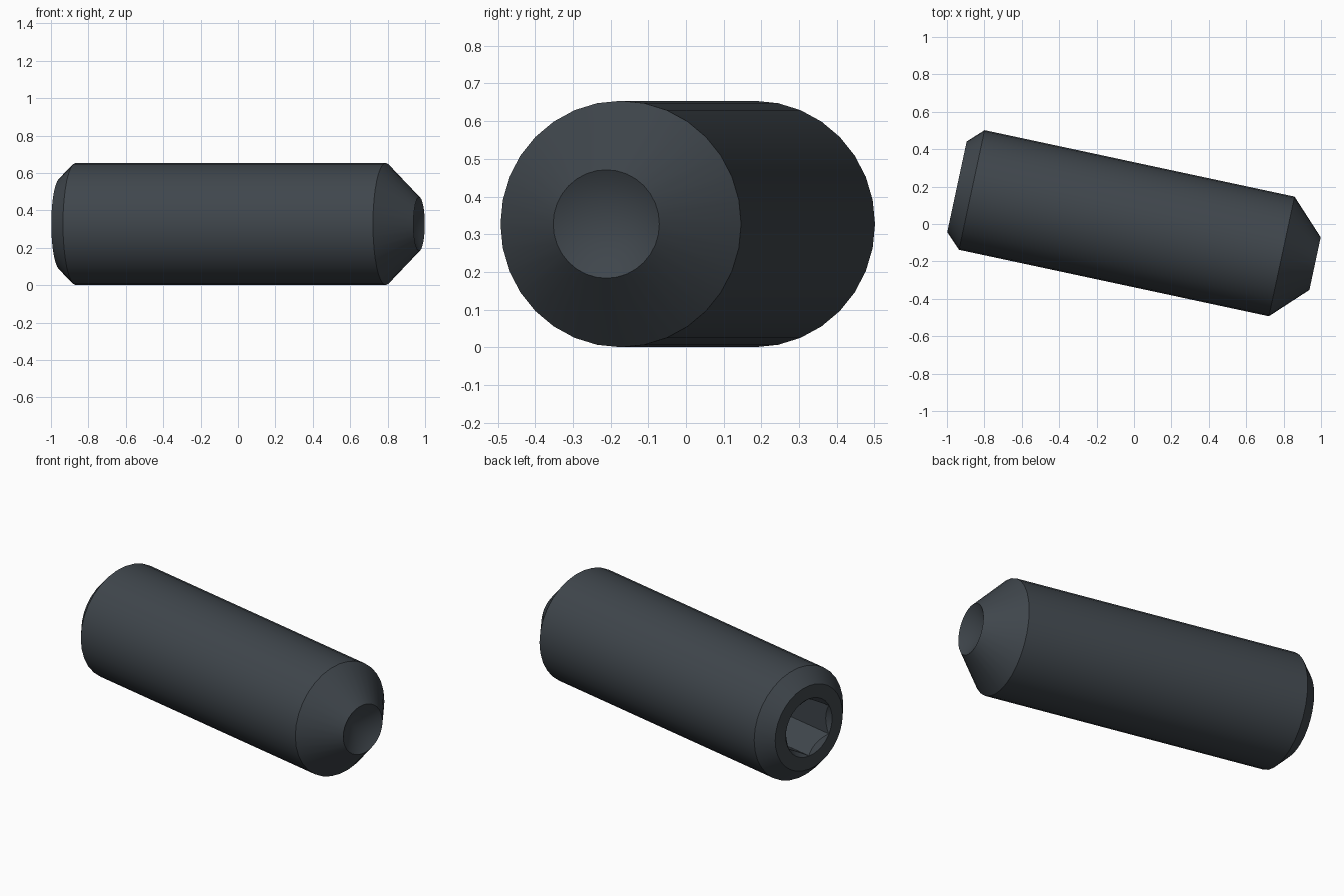
import bpy, bmesh
from math import sin, cos, pi, radians

cube = bpy.data.objects.get("Cube")
if cube:
    bpy.data.objects.remove(cube)

RADIUS = 0.327
FACE = -0.968          # socket end along the axis
SIDES = 32

steel = bpy.data.materials.new("dark_steel")
steel.use_nodes = True
colour = (0.050, 0.061, 0.072, 1)
steel.diffuse_color = colour
steel.node_tree.nodes["Principled BSDF"].inputs["Base Color"].default_value = colour


def lathe(name, profile, sides, turn=0.0):
    """Revolve (position, radius) pairs about the x axis; ends are closed."""
    bm = bmesh.new()
    rings = []
    for s, r in profile:
        if r == 0:
            rings.append([bm.verts.new((s, 0, 0))] * sides)
        else:
            angles = [turn + 2 * pi * i / sides for i in range(sides)]
            rings.append([bm.verts.new((s, r * cos(a), r * sin(a))) for a in angles])
    for a, b in zip(rings, rings[1:]):
        for i in range(sides):
            j = (i + 1) % sides
            corners = list(dict.fromkeys((a[i], b[i], b[j], a[j])))
            bm.faces.new(corners)
    for ring in (rings[0], rings[-1]):
        if ring[0] != ring[1]:
            bm.faces.new(ring)
    bmesh.ops.recalc_face_normals(bm, faces=bm.faces)
    mesh = bpy.data.meshes.new(name)
    bm.to_mesh(mesh)
    bm.free()
    mesh.materials.append(steel)
    obj = bpy.data.objects.new(name, mesh)
    bpy.context.collection.objects.link(obj)
    return obj


# Chamfered shaft with a conical cup in the pointed end
screw = lathe("set_screw", [(FACE, 0.248), (-0.887, RADIUS), (0.808, RADIUS),
                            (0.99, 0.144), (0.904, 0)], SIDES)

# Cutters: hexagonal socket and the countersink around its mouth
cutters = [
    lathe("socket_cutter", [(FACE - 0.1, 0.168), (FACE + 0.42, 0.168)], 6, pi / 2),
    lathe("countersink_cutter", [(FACE - 0.05, 0.22), (FACE + 0.08, 0.09)], SIDES),
]
for cutter in cutters:
    cutter.hide_render = True
    mod = screw.modifiers.new(cutter.name, "BOOLEAN")
    mod.operation = "DIFFERENCE"
    mod.solver = "EXACT"
    mod.object = cutter

# Bake the cuts and drop the helpers
depsgraph = bpy.context.evaluated_depsgraph_get()
baked = bpy.data.meshes.new_from_object(screw.evaluated_get(depsgraph))
screw.modifiers.clear()
screw.data = baked
for cutter in cutters:
    bpy.data.objects.remove(cutter)

# Lay the screw on the ground, turned slightly
screw.location = (0, -0.004, RADIUS)
screw.rotation_euler.z = radians(-12.1)

bpy.ops.object.select_all(action="DESELECT")
screw.select_set(True)
bpy.context.view_layer.objects.active = screw
bpy.ops.object.shade_smooth_by_angle(angle=radians(30))
